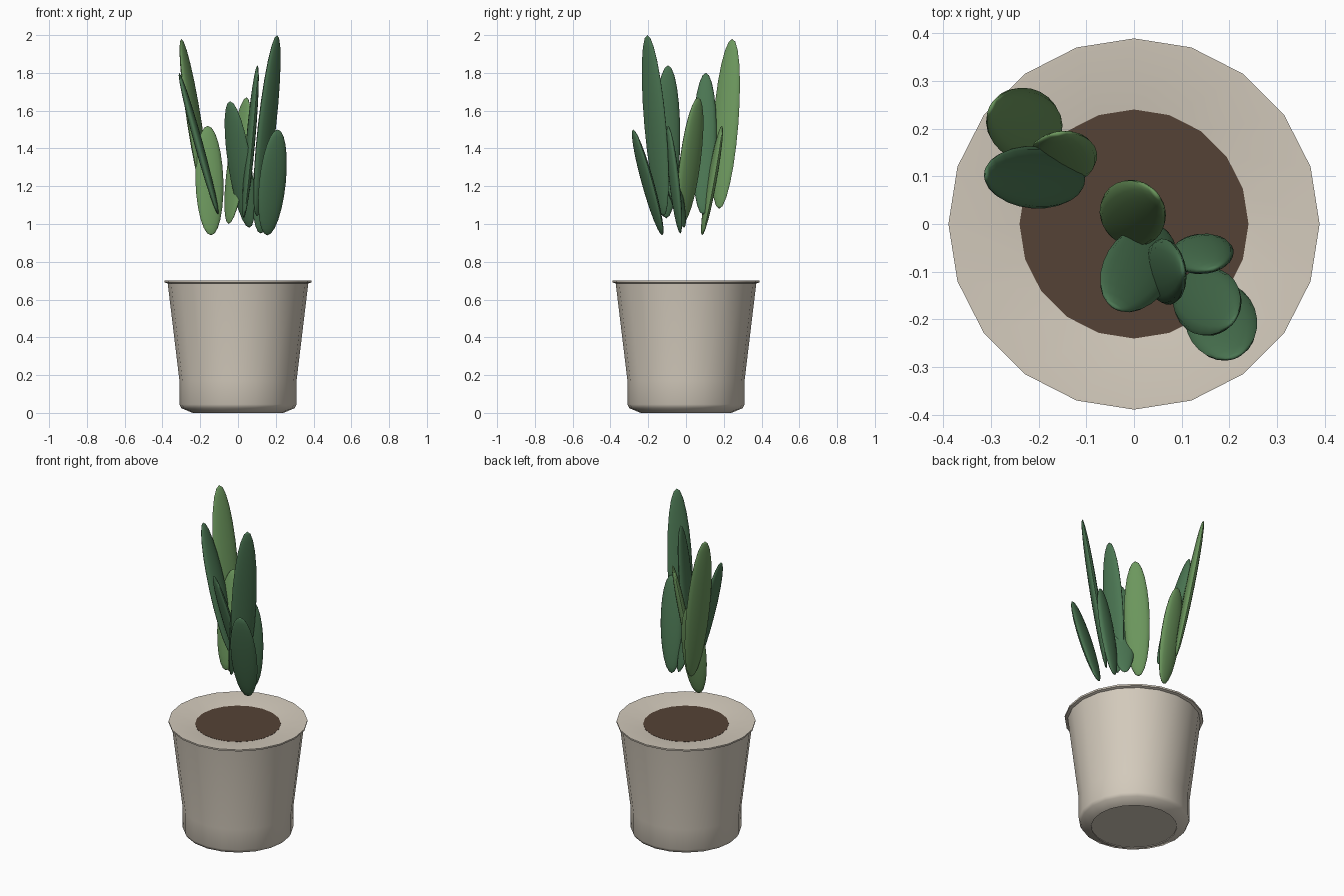
import bpy, bmesh, math
from mathutils import Vector, Matrix

if "Cube" in bpy.data.objects:
    bpy.data.objects.remove(bpy.data.objects["Cube"])


def material(name, color):
    m = bpy.data.materials.new(name)
    m.diffuse_color = (*color, 1)
    m.use_nodes = True
    m.node_tree.nodes["Principled BSDF"].inputs["Base Color"].default_value = m.diffuse_color
    return m


def finish(bm, name, mat, angle):
    bmesh.ops.recalc_face_normals(bm, faces=bm.faces)
    me = bpy.data.meshes.new(name)
    bm.to_mesh(me)
    bm.free()
    ob = bpy.data.objects.new(name, me)
    bpy.context.collection.objects.link(ob)
    me.materials.append(mat)
    bpy.ops.object.select_all(action='DESELECT')
    ob.select_set(True)
    bpy.context.view_layer.objects.active = ob
    bpy.ops.object.shade_smooth_by_angle(angle=math.radians(angle))
    return ob


def lathe(name, profile, sides, mat, angle):
    bm = bmesh.new()
    vs = [bm.verts.new((r, 0, z)) for r, z in profile]
    es = [bm.edges.new(p) for p in zip(vs, vs[1:])]
    bmesh.ops.spin(bm, geom=vs + es, cent=(0, 0, 0), axis=(0, 0, 1),
                   angle=2 * math.pi, steps=sides)
    bmesh.ops.remove_doubles(bm, verts=bm.verts, dist=1e-4)
    return finish(bm, name, mat, angle)


def leaf(name, base, tip, width, mat, facing=None):
    # Flattened ellipsoid from base to tip, its flat side facing its lean
    base, tip = Vector(base), Vector(tip)
    axis = tip - base
    length = axis.length
    axis.normalize()
    if facing is None:
        facing = math.degrees(math.atan2(tip.y - base.y, tip.x - base.x))
    a = math.radians(facing)
    side = Vector((-math.sin(a), math.cos(a), 0))
    side = (side - axis * side.dot(axis)).normalized()
    normal = side.cross(axis)
    rot = Matrix((side, normal, axis)).transposed().to_4x4()
    bm = bmesh.new()
    bmesh.ops.create_uvsphere(bm, u_segments=16, v_segments=12, radius=0.5)
    bm.transform(Matrix.Translation((base + tip) / 2) @ rot
                 @ Matrix.Diagonal((width, 0.045, length, 1)))
    return finish(bm, name, mat, 60)


clay = material("clay", (0.65, 0.59, 0.50))
earth = material("earth", (0.09, 0.055, 0.037))
dark = material("dark_green", (0.07, 0.18, 0.085))
light = material("light_green", (0.15, 0.31, 0.11))

# Pot with thin lip and shallow dished top
lathe("pot", [(0, 0.005), (0.24, 0.005), (0.24, 0), (0.30, 0.025), (0.31, 0.045),
              (0.31, 0.17), (0.372, 0.685), (0.388, 0.69), (0.389, 0.70),
              (0.383, 0.70), (0.24, 0.68)], 20, clay, 50)
# Soil disc
lathe("soil", [(0, 0.681), (0.24, 0.681), (0.24, 0.66)], 20, earth, 30)

# Leaves: base, tip, width, colour, facing
leaves = [
    ((-0.16, 0.175, 1.08), (-0.30, 0.245, 1.98), 0.15, light, None),
    ((-0.105, 0.09, 1.05), (-0.312, 0.105, 1.80), 0.13, dark, None),
    ((-0.143, 0.085, 0.94), (-0.16, 0.19, 1.52), 0.15, light, None),
    ((-0.05, -0.02, 1.00), (0.045, 0.065, 1.67), 0.145, light, None),
    ((0.06, -0.01, 0.98), (-0.042, -0.175, 1.65), 0.145, dark, None),
    ((0.03, -0.105, 1.03), (0.103, -0.095, 1.84), 0.14, dark, None),
    ((0.10, -0.12, 1.04), (0.207, -0.205, 2.00), 0.145, dark, None),
    ((0.155, -0.125, 0.94), (0.21, -0.28, 1.50), 0.15, dark, None),
    ((0.12, -0.03, 0.95), (0.165, -0.095, 1.52), 0.13, dark, -75),
]
for i, args in enumerate(leaves, 1):
    leaf(f"leaf_{i}", *args)
